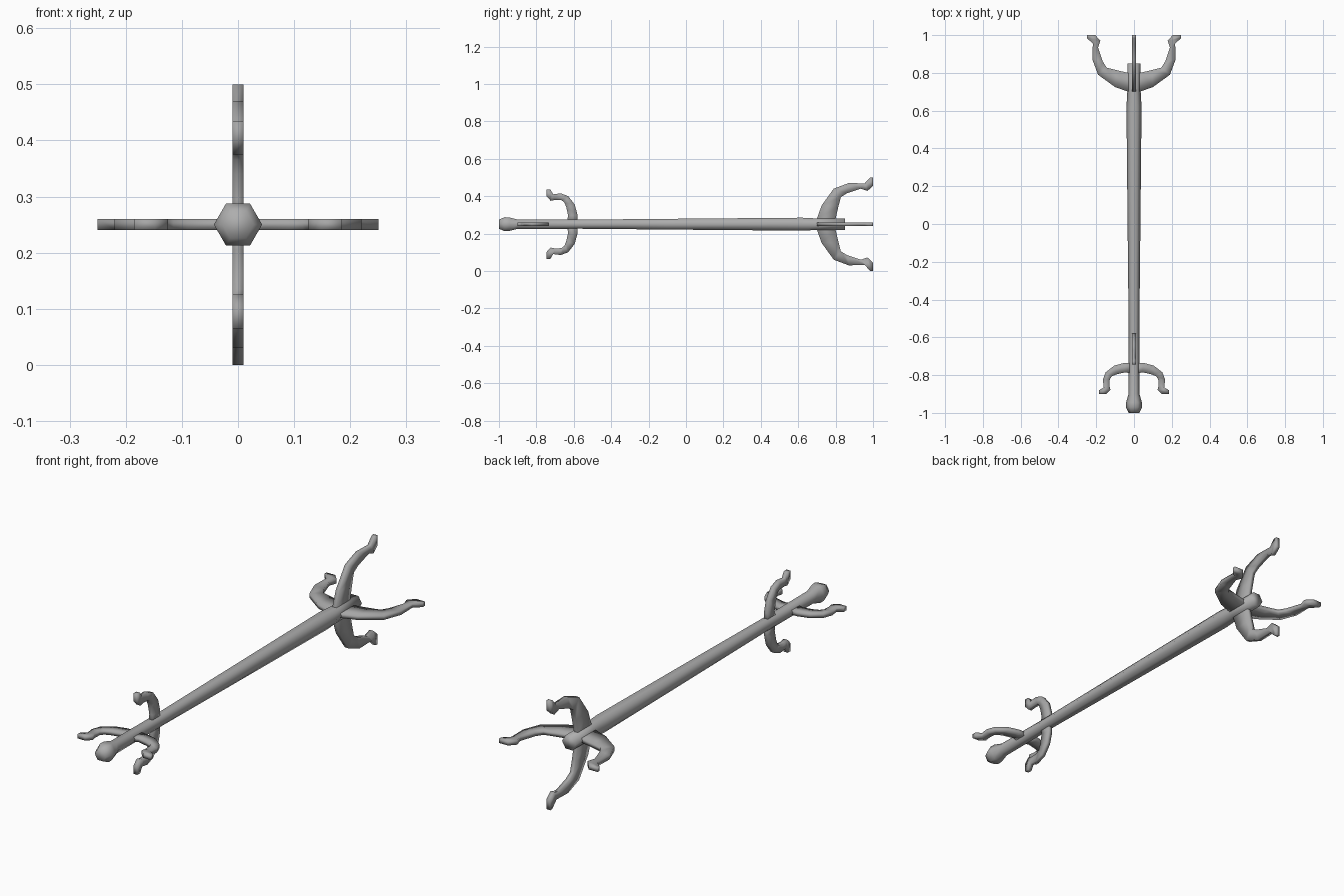
import bpy, bmesh, math

if "Cube" in bpy.data.objects:
    bpy.data.objects.remove(bpy.data.objects["Cube"])

ZC = 0.25       # height of the shaft axis
THICK = 0.02    # claw plate thickness


def grey(name, v):
    mat = bpy.data.materials.new(name)
    mat.diffuse_color = (v, v, v, 1)
    mat.use_nodes = True
    mat.node_tree.nodes["Principled BSDF"].inputs["Base Color"].default_value = mat.diffuse_color
    return mat


SHAFT_METAL = grey("shaft_metal", 0.42)
CLAW_METAL = grey("claw_metal", 0.38)


def finish(bm, name, mat):
    bmesh.ops.recalc_face_normals(bm, faces=bm.faces)
    for f in bm.faces:
        f.smooth = True
    mesh = bpy.data.meshes.new(name)
    bm.to_mesh(mesh)
    bm.free()
    mesh.materials.append(mat)
    obj = bpy.data.objects.new(name, mesh)
    bpy.context.collection.objects.link(obj)
    return obj


def lathe_shaft(name, profile, sides=6):
    """Hexagonal rod along y from (y, radius) pairs."""
    bm = bmesh.new()
    rings = []
    for y, r in profile:
        rings.append([bm.verts.new((r * math.cos(i * math.tau / sides), y,
                                    ZC + r * math.sin(i * math.tau / sides)))
                      for i in range(sides)])
    for a, b in zip(rings, rings[1:]):
        for i in range(sides):
            j = (i + 1) % sides
            bm.faces.new((a[i], a[j], b[j], b[i]))
    bm.faces.new(rings[0])
    bm.faces.new(rings[-1])
    return finish(bm, name, SHAFT_METAL)


def claw(name, outer, inner, tip_y, angle):
    """Flat curved prong; outer/inner edges are (radius, distance from tip)."""
    c, s = math.cos(angle), math.sin(angle)
    h = THICK / 2
    bm = bmesh.new()

    def vert(p, t):
        r, d = p
        return bm.verts.new((r * c - t * s, tip_y + d, ZC + r * s + t * c))

    rows = [[vert(o, -h), vert(o, h), vert(i, h), vert(i, -h)]
            for o, i in zip(outer, inner)]
    for a, b in zip(rows, rows[1:]):
        for k in range(4):
            m = (k + 1) % 4
            bm.faces.new((a[k], a[m], b[m], b[k]))
    bm.faces.new(rows[0])
    bm.faces.new(rows[-1])
    return finish(bm, name, CLAW_METAL)


# Shaft with faceted knob at the front end
lathe_shaft("shaft", [(-1.0, 0.028), (-0.97, 0.043), (-0.945, 0.042),
                      (-0.90, 0.029), (-0.57, 0.028), (-0.1, 0.033),
                      (0.62, 0.040), (0.71, 0.035), (0.85, 0.035)])

# Small front claws: the vertical pair sits further back than the side pair
small_outer = [(0.185, 0), (0.185, 0.02), (0.16, 0.035), (0.165, 0.075),
               (0.15, 0.115), (0.105, 0.15), (0.05, 0.165), (0.0, 0.165)]
small_inner = [(0.148, 0), (0.125, 0.022), (0.13, 0.045), (0.128, 0.08),
               (0.115, 0.095), (0.09, 0.105), (0.045, 0.115), (0.0, 0.105)]

# Large rear claws: tips face +y
large_outer = [(0.25, 0), (0.25, -0.015), (0.218, -0.045), (0.22, -0.13),
               (0.19, -0.21), (0.10, -0.275), (0.03, -0.30), (0.0, -0.30)]
large_inner = [(0.205, 0), (0.178, -0.03), (0.19, -0.065), (0.165, -0.14),
               (0.145, -0.172), (0.095, -0.185), (0.03, -0.20), (0.0, -0.20)]

for i, side in enumerate(("right", "top", "left", "bottom")):
    angle = i * math.pi / 2
    tip = -0.745 if i % 2 else -0.90
    claw("front_claw_" + side, small_outer, small_inner, tip, angle)
    claw("rear_claw_" + side, large_outer, large_inner, 1.0, angle)
